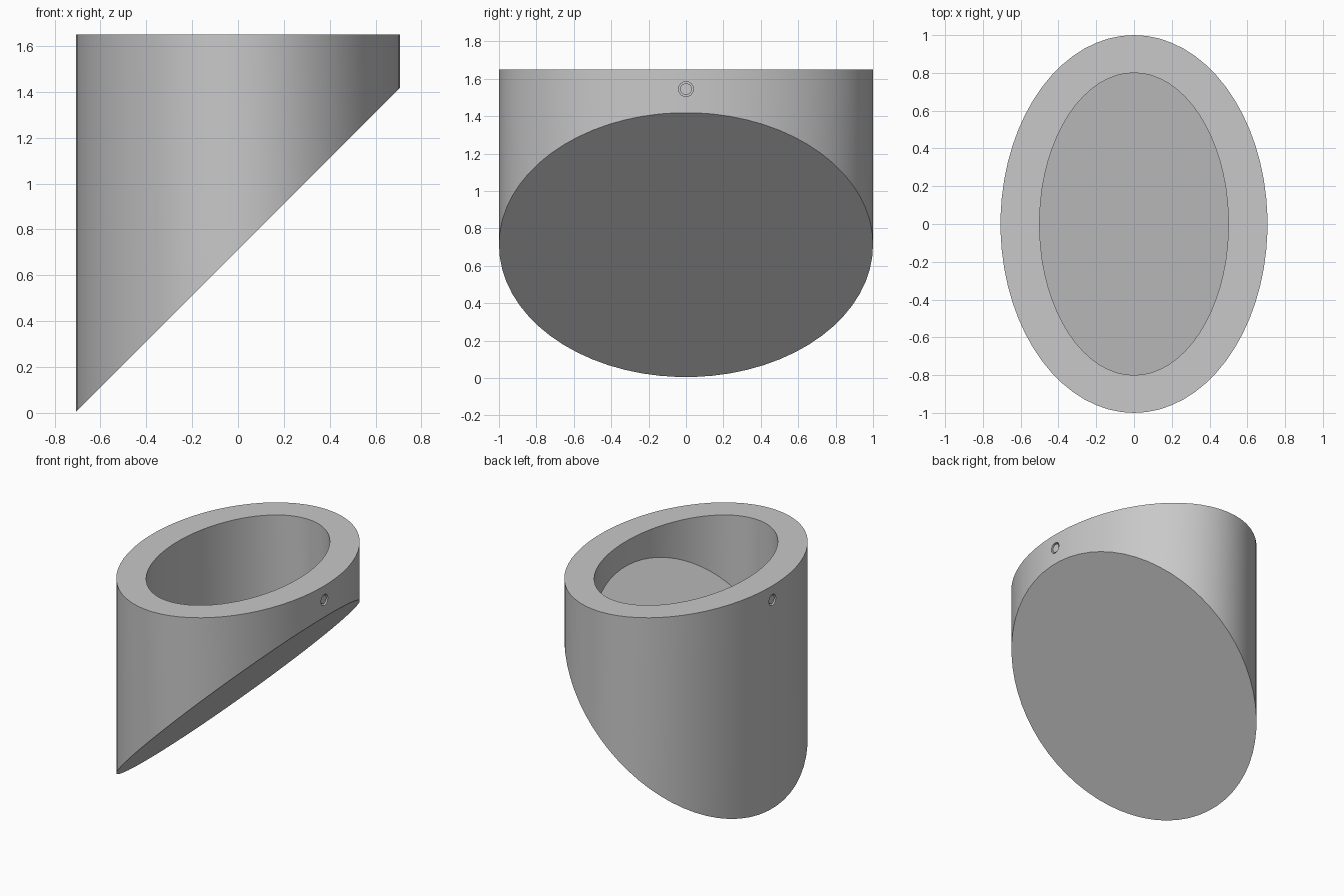
import bpy, bmesh, math

if "Cube" in bpy.data.objects:
    bpy.data.objects.remove(bpy.data.objects["Cube"], do_unlink=True)

TOP = 1.65        # height of the rim
R = 0.707         # half width of the oval body
FLOOR = 0.26      # vertical thickness of the sloped base
SEGS = 66

grey = bpy.data.materials.new("plain_grey")
grey.use_nodes = True
colour = (0.58, 0.58, 0.58, 1)
grey.diffuse_color = colour
grey.node_tree.nodes["Principled BSDF"].inputs["Base Color"].default_value = colour


def oval(bm, rx, ry, height):
    """Ring of vertices on an ellipse, with height given as a function of x."""
    ring = []
    for i in range(SEGS):
        a = (i + 0.5) * math.tau / SEGS
        x, y = rx * math.cos(a), ry * math.sin(a)
        ring.append(bm.verts.new((x, y, height(x))))
    return ring


def bridge(bm, a, b):
    for i in range(SEGS):
        j = (i + 1) % SEGS
        bm.faces.new((a[i], a[j], b[j], b[i]))


def smooth(obj):
    bpy.ops.object.select_all(action='DESELECT')
    obj.select_set(True)
    bpy.context.view_layer.objects.active = obj
    bpy.ops.object.shade_smooth_by_angle(angle=math.radians(30))


def side_cylinder(name, radius, depth, x):
    """Small cylinder lying along x at the height of the screws."""
    bpy.ops.mesh.primitive_cylinder_add(vertices=24, radius=radius, depth=depth,
                                        location=(x, 0, 1.545),
                                        rotation=(0, math.pi / 2, 0))
    obj = bpy.context.object
    obj.name = name
    obj.data.materials.append(grey)
    return obj


# Oval cup: slanted underside, flat rim, cavity with a parallel slanted floor
bm = bmesh.new()
base = oval(bm, R, 1.0, lambda x: x + R + 0.005)
rim_outer = oval(bm, R, 1.0, lambda x: TOP)
rim_inner = oval(bm, 0.5, 0.8, lambda x: TOP)
floor = oval(bm, 0.5, 0.8, lambda x: x + R + FLOOR)
bm.faces.new(base)
bridge(bm, base, rim_outer)
bridge(bm, rim_outer, rim_inner)
bridge(bm, rim_inner, floor)
bm.faces.new(floor)
bmesh.ops.recalc_face_normals(bm, faces=bm.faces)
mesh = bpy.data.meshes.new("slanted_cup")
bm.to_mesh(mesh)
bm.free()
cup = bpy.data.objects.new("slanted_cup", mesh)
bpy.context.collection.objects.link(cup)
mesh.materials.append(grey)

# Shallow round pockets on both narrow ends, each with a recessed screw
for label, side in (("left", 1), ("right", -1)):
    cutter = side_cylinder("pocket_cutter", 0.04, 0.08, side * R)
    bpy.context.view_layer.objects.active = cup
    mod = cup.modifiers.new("pocket", 'BOOLEAN')
    mod.operation = 'DIFFERENCE'
    mod.solver = 'EXACT'
    mod.object = cutter
    bpy.ops.object.modifier_apply(modifier=mod.name)
    bpy.data.objects.remove(cutter, do_unlink=True)
    screw = side_cylinder(label + "_screw", 0.031, 0.04, side * (R - 0.027))
    smooth(screw)

smooth(cup)
